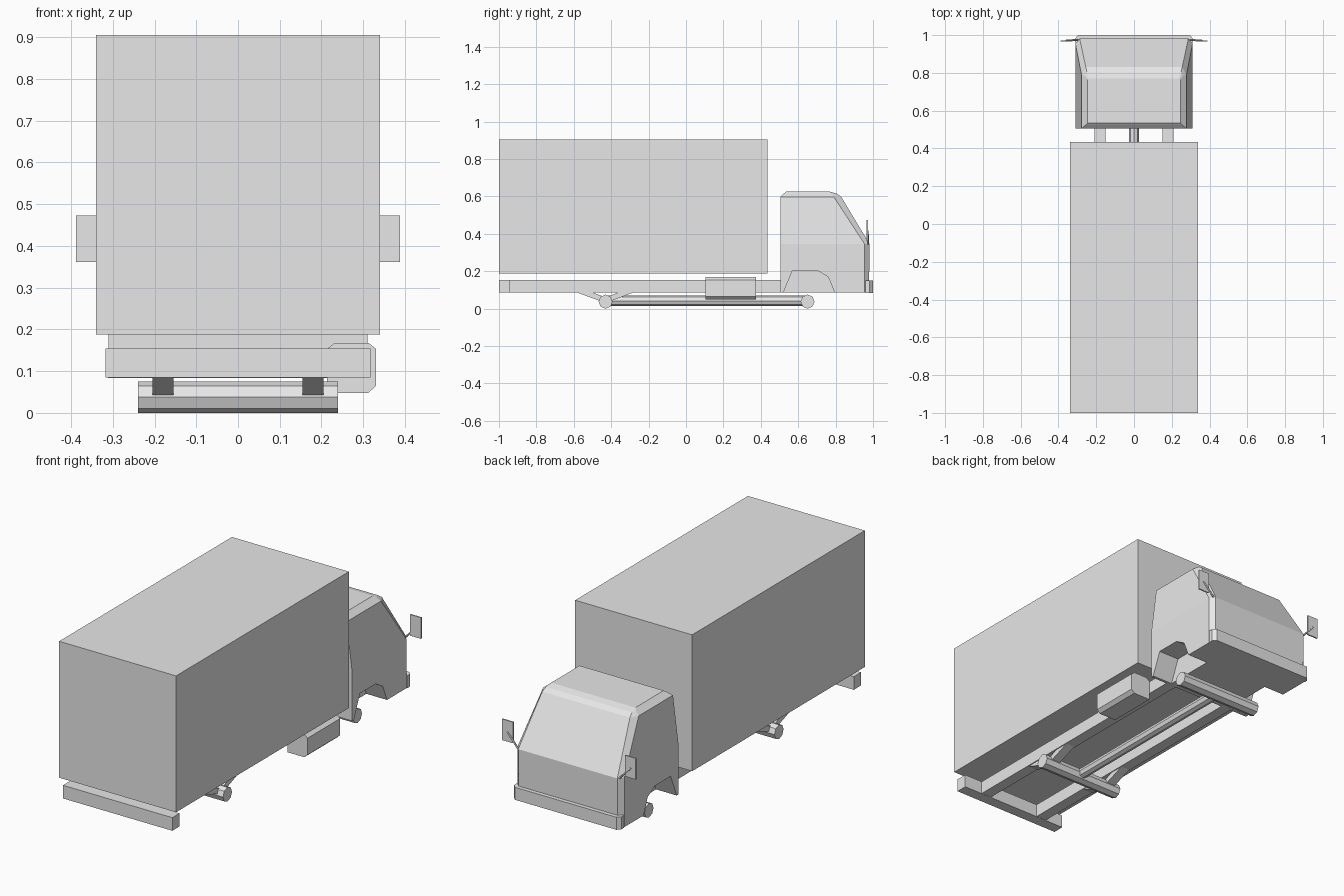
import bpy, bmesh, math
from mathutils import Vector

old = bpy.data.objects.get("Cube")
if old:
    bpy.data.objects.remove(old, do_unlink=True)

grey = bpy.data.materials.new("light_grey")
grey.use_nodes = True
grey.diffuse_color = (0.8, 0.8, 0.8, 1)
grey.node_tree.nodes["Principled BSDF"].inputs["Base Color"].default_value = (0.8, 0.8, 0.8, 1)


def loft(name, rings):
    """Solid through matching rings of points, capped at both ends."""
    bm = bmesh.new()
    loops = [[bm.verts.new(p) for p in ring] for ring in rings]
    n = len(loops[0])
    for a, b in zip(loops, loops[1:]):
        for i in range(n):
            j = (i + 1) % n
            bm.faces.new((a[i], a[j], b[j], b[i]))
    bm.faces.new(loops[0])
    bm.faces.new(loops[-1])
    bmesh.ops.recalc_face_normals(bm, faces=bm.faces)
    mesh = bpy.data.meshes.new(name)
    bm.to_mesh(mesh)
    bm.free()
    mesh.materials.append(grey)
    obj = bpy.data.objects.new(name, mesh)
    bpy.context.collection.objects.link(obj)
    return obj


def box(name, x, y, z):
    plan = [(x[0], y[0]), (x[1], y[0]), (x[1], y[1]), (x[0], y[1])]
    return loft(name, [[(px, py, h) for px, py in plan] for h in z])


def across(name, profile, x0, x1):
    """Extrude a (y, z) side profile along x."""
    return loft(name, [[(x, y, z) for y, z in profile] for x in (x0, x1)])


def tube(name, start, end, radius, sides=8):
    start, end = Vector(start), Vector(end)
    turn = (end - start).to_track_quat('Z', 'Y')
    ring = [turn @ Vector((radius * math.cos(k * math.tau / sides),
                           radius * math.sin(k * math.tau / sides), 0)) for k in range(sides)]
    return loft(name, [[c + p for p in ring] for c in (start, end)])


def cab_ring(z, half, rear, side_front, front_half, front):
    right = [(half, rear, z), (half, side_front, z), (front_half, front, z)]
    return right + [(-x, y, h) for x, y, h in reversed(right)]


# Cargo body and chassis
box("cargo_box", (-0.34, 0.34), (-1, 0.435), (0.188, 0.905))
box("rear_bumper", (-0.318, 0.318), (-1, -0.94), (0.085, 0.154))

# Cab with tapered upper half, chamfered pillars and rounded roof front
cab = loft("cab", [
    cab_ring(0.085, 0.31, 0.505, 0.955, 0.288, 0.978),
    cab_ring(0.345, 0.31, 0.505, 0.955, 0.288, 0.982),
    cab_ring(0.598, 0.278, 0.505, 0.79, 0.255, 0.83),
    cab_ring(0.615, 0.257, 0.523, 0.782, 0.25, 0.806),
    cab_ring(0.625, 0.245, 0.535, 0.765, 0.24, 0.77),
])

# Wheel arches cut into both sides
arch = [(0.52, 0.05), (0.52, 0.085), (0.57, 0.205), (0.70, 0.205),
        (0.76, 0.17), (0.795, 0.085), (0.795, 0.05)]
for s in (-1, 1):
    cutter = across("arch_cutter", arch, s * 0.19, s * 0.4)
    cutter.hide_render = True
    mod = cab.modifiers.new("arch", 'BOOLEAN')
    mod.operation = 'DIFFERENCE'
    mod.solver = 'EXACT'
    mod.object = cutter
    bpy.context.view_layer.objects.active = cab
    bpy.ops.object.modifier_apply(modifier=mod.name)
    bpy.data.objects.remove(cutter, do_unlink=True)

# Front bumper with chamfered ends
plan = [(0.312, 0.96), (0.312, 0.982), (0.295, 1), (-0.295, 1), (-0.312, 0.982), (-0.312, 0.96)]
loft("front_bumper", [[(x, y, z) for x, y in plan] for z in (0.084, 0.15)])

# Paired rails, axle brackets and mirrors
bracket = [(-0.585, 0.087), (-0.43, 0.03), (-0.28, 0.087), (-0.36, 0.087), (-0.43, 0.06), (-0.5, 0.087)]
for s, side in ((1, "left"), (-1, "right")):
    box(side + "_chassis_rail", sorted((s * 0.15, s * 0.21)), (-0.945, 0.506), (0.086, 0.154))
    across(side + "_axle_bracket", bracket, s * 0.155, s * 0.205)
    tube(side + "_mirror_arm", (s * 0.295, 0.975, 0.345), (s * 0.36, 0.971, 0.415), 0.005, 6)
    box(side + "_mirror", sorted((s * 0.325, s * 0.388)), (0.965, 0.972), (0.362, 0.473))

# Axles and drive shaft
for name, y in (("rear_axle", -0.43), ("front_axle", 0.65)):
    tube(name, (-0.24, y, 0.0375), (0.24, y, 0.0375), 0.0375)
tube("drive_shaft", (0, -0.43, 0.042), (0, 0.65, 0.042), 0.027)

# Fuel tank with chamfered corners
tank = [(0.213, 0.048), (0.312, 0.048), (0.331, 0.065), (0.331, 0.153),
        (0.312, 0.168), (0.232, 0.168), (0.213, 0.153)]
loft("fuel_tank", [[(x, y, z) for x, z in tank] for y in (0.105, 0.375)])
